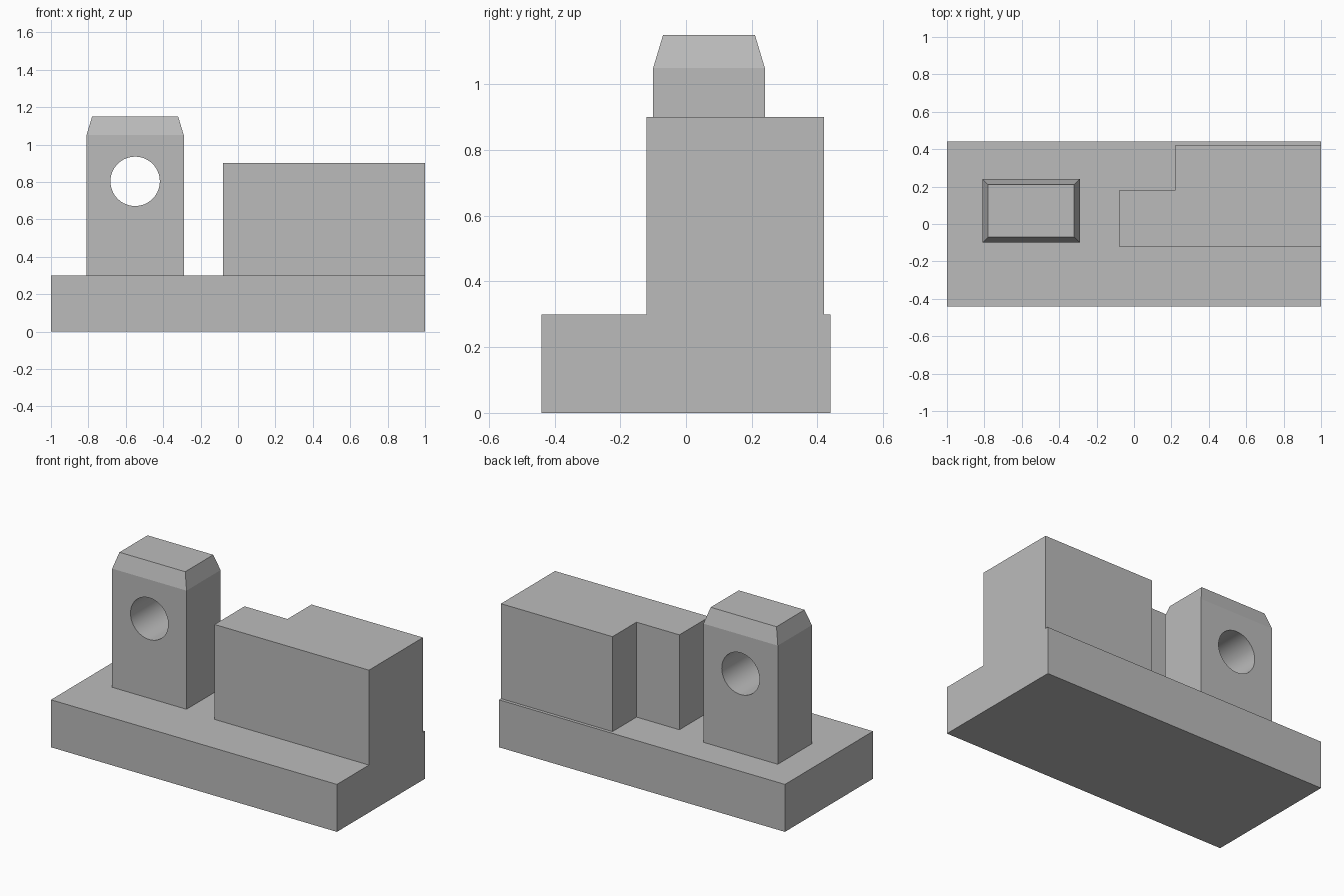
import bpy
import bmesh
import math

if "Cube" in bpy.data.objects:
    bpy.data.objects.remove(bpy.data.objects["Cube"], do_unlink=True)

GREY = (0.5, 0.5, 0.5, 1)
grey = bpy.data.materials.new("plain grey")
grey.use_nodes = True
grey.diffuse_color = GREY
grey.node_tree.nodes["Principled BSDF"].inputs["Base Color"].default_value = GREY


def rect(x0, x1, y0, y1):
    return [(x0, y0), (x1, y0), (x1, y1), (x0, y1)]


def loft(name, sections):
    """Closed solid through (outline, height) sections, bottom to top."""
    bm = bmesh.new()
    rings = [[bm.verts.new((x, y, z)) for x, y in outline] for outline, z in sections]
    bm.faces.new(rings[0][::-1])
    bm.faces.new(rings[-1])
    for low, high in zip(rings, rings[1:]):
        n = len(low)
        for i in range(n):
            j = (i + 1) % n
            bm.faces.new((low[i], low[j], high[j], high[i]))
    bmesh.ops.recalc_face_normals(bm, faces=bm.faces)
    mesh = bpy.data.meshes.new(name)
    bm.to_mesh(mesh)
    bm.free()
    mesh.materials.append(grey)
    obj = bpy.data.objects.new(name, mesh)
    bpy.context.collection.objects.link(obj)
    return obj


BASE_TOP = 0.3

# Base slab
slab = rect(-1, 1, -0.44, 0.44)
loft("base", [(slab, 0), (slab, BASE_TOP)])

# Stepped block with a notched back corner
step = [(-0.08, -0.12), (1, -0.12), (1, 0.42), (0.22, 0.42), (0.22, 0.18), (-0.08, 0.18)]
loft("stepped_block", [(step, BASE_TOP), (step, 0.9)])

# Upright post with a chamfered top
post_outline = rect(-0.81, -0.29, -0.10, 0.24)
post_top = rect(-0.78, -0.32, -0.07, 0.21)
post = loft("post", [(post_outline, BASE_TOP), (post_outline, 1.05), (post_top, 1.15)])

# Round hole through the post, front to back
bpy.ops.mesh.primitive_cylinder_add(vertices=64, radius=0.132, depth=1,
                                    location=(-0.55, 0.07, 0.803),
                                    rotation=(math.pi / 2, 0, 0))
cutter = bpy.context.object
cutter.name = "hole_cutter"
cutter.hide_render = True
cutter.data.materials.append(grey)

cut = post.modifiers.new("hole", "BOOLEAN")
cut.operation = "DIFFERENCE"
cut.solver = "EXACT"
cut.object = cutter

bpy.ops.object.select_all(action="DESELECT")
post.select_set(True)
bpy.context.view_layer.objects.active = post
bpy.ops.object.modifier_apply(modifier=cut.name)
bpy.data.objects.remove(cutter, do_unlink=True)

# Smooth hole wall, crisp edges elsewhere
bpy.ops.object.shade_smooth_by_angle(angle=math.radians(12))
